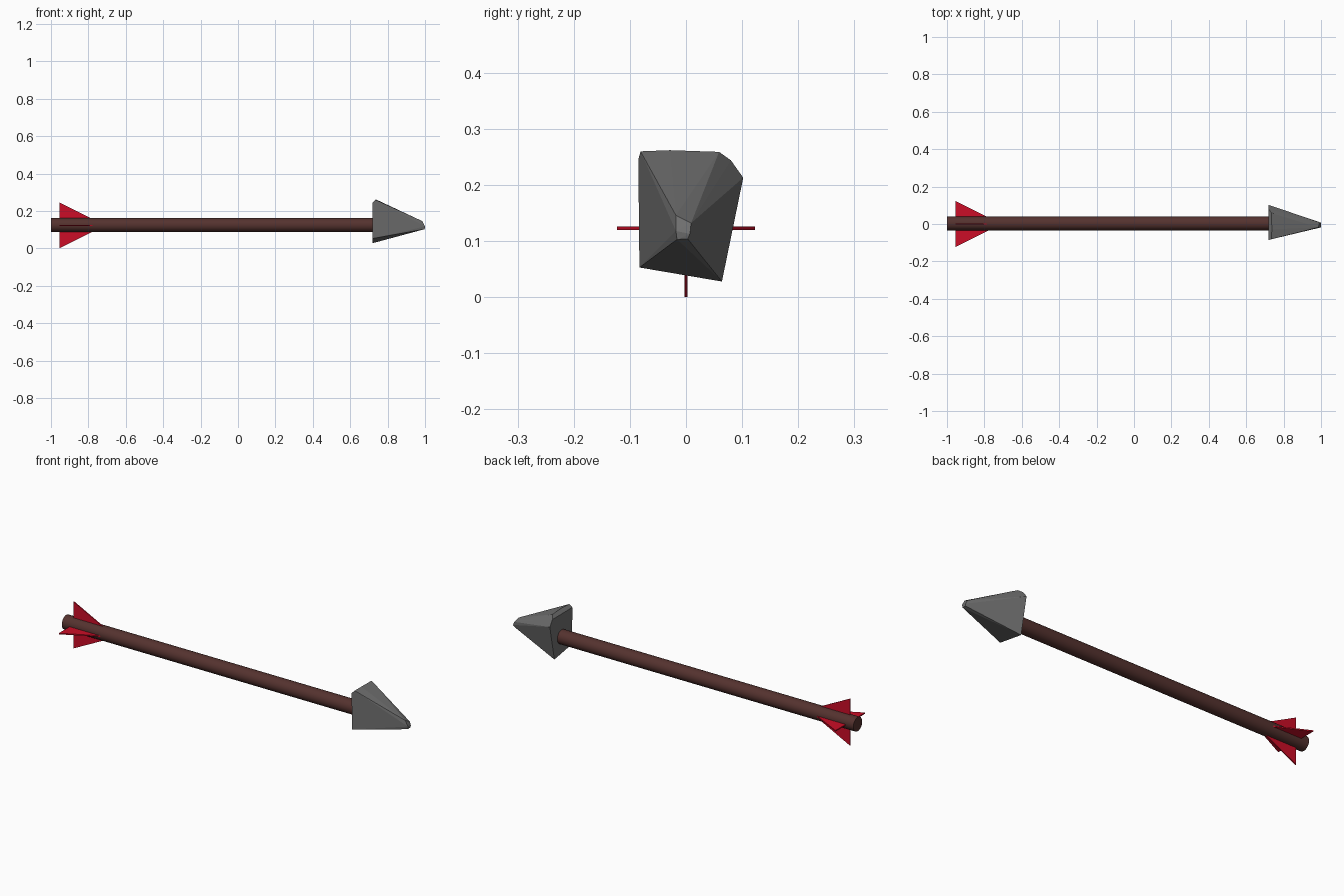
import bpy, bmesh, math
from mathutils import Matrix

if "Cube" in bpy.data.objects:
    bpy.data.objects.remove(bpy.data.objects["Cube"])


def material(name, rgb):
    m = bpy.data.materials.new(name)
    m.diffuse_color = (*rgb, 1)
    m.use_nodes = True
    m.node_tree.nodes["Principled BSDF"].inputs["Base Color"].default_value = m.diffuse_color
    return m


def add_object(name, bm, mat):
    bmesh.ops.recalc_face_normals(bm, faces=bm.faces)
    me = bpy.data.meshes.new(name)
    bm.to_mesh(me)
    bm.free()
    me.materials.append(mat)
    ob = bpy.data.objects.new(name, me)
    bpy.context.collection.objects.link(ob)
    return ob


wood = material("dark_wood", (0.09, 0.032, 0.028))
red = material("red_feather", (0.6, 0.004, 0.02))
stone = material("stone", (0.16, 0.16, 0.16))

# Shaft: smooth round rod along x
bpy.ops.mesh.primitive_cylinder_add(vertices=32, radius=0.037, depth=1.74,
                                    location=(-0.13, 0.003, 0.125),
                                    rotation=(0, math.pi / 2, 0))
shaft = bpy.context.object
shaft.name = "shaft"
shaft.data.materials.append(wood)
bpy.ops.object.shade_smooth_by_angle(angle=math.radians(40))

# Fletching: four thin triangular feathers around the axis
for i in range(4):
    bm = bmesh.new()
    face = bm.faces.new([bm.verts.new((x, -0.003, z)) for x, z in
                         ((-0.955, 0), (-0.71, 0), (-0.955, 0.123))])
    ext = bmesh.ops.extrude_face_region(bm, geom=[face])
    new = [v for v in ext["geom"] if isinstance(v, bmesh.types.BMVert)]
    bmesh.ops.translate(bm, verts=new, vec=(0, 0.006, 0))
    bm.transform(Matrix.Translation((0, 0, 0.123))
                 @ Matrix.Rotation(i * math.pi / 2, 4, 'X'))
    add_object(f"feather_{i + 1}", bm, red)

# Arrowhead: irregular chipped stone, the hull of a back outline and a blunt tip
back = [(0.72, -0.083, 0.053), (0.72, 0.064, 0.028), (0.72, 0.102, 0.213),
        (0.72, 0.080, 0.244), (0.72, -0.085, 0.245)]
ridge = [(0.735, 0.059, 0.259), (0.737, -0.029, 0.262), (0.735, -0.081, 0.260)]
tip = [(0.985, -0.018, 0.146), (0.992, 0.009, 0.132), (1.0, 0.007, 0.113),
       (0.998, 0.003, 0.104), (0.998, -0.016, 0.103), (1.0, -0.018, 0.118)]
bm = bmesh.new()
for p in back + ridge + tip:
    bm.verts.new(p)
hull = bmesh.ops.convex_hull(bm, input=bm.verts)
loose = [v for v in bm.verts if not v.link_faces]
bmesh.ops.delete(bm, geom=loose, context='VERTS')
bmesh.ops.dissolve_limit(bm, angle_limit=math.radians(2),
                         verts=bm.verts, edges=bm.edges)
add_object("arrowhead", bm, stone)
